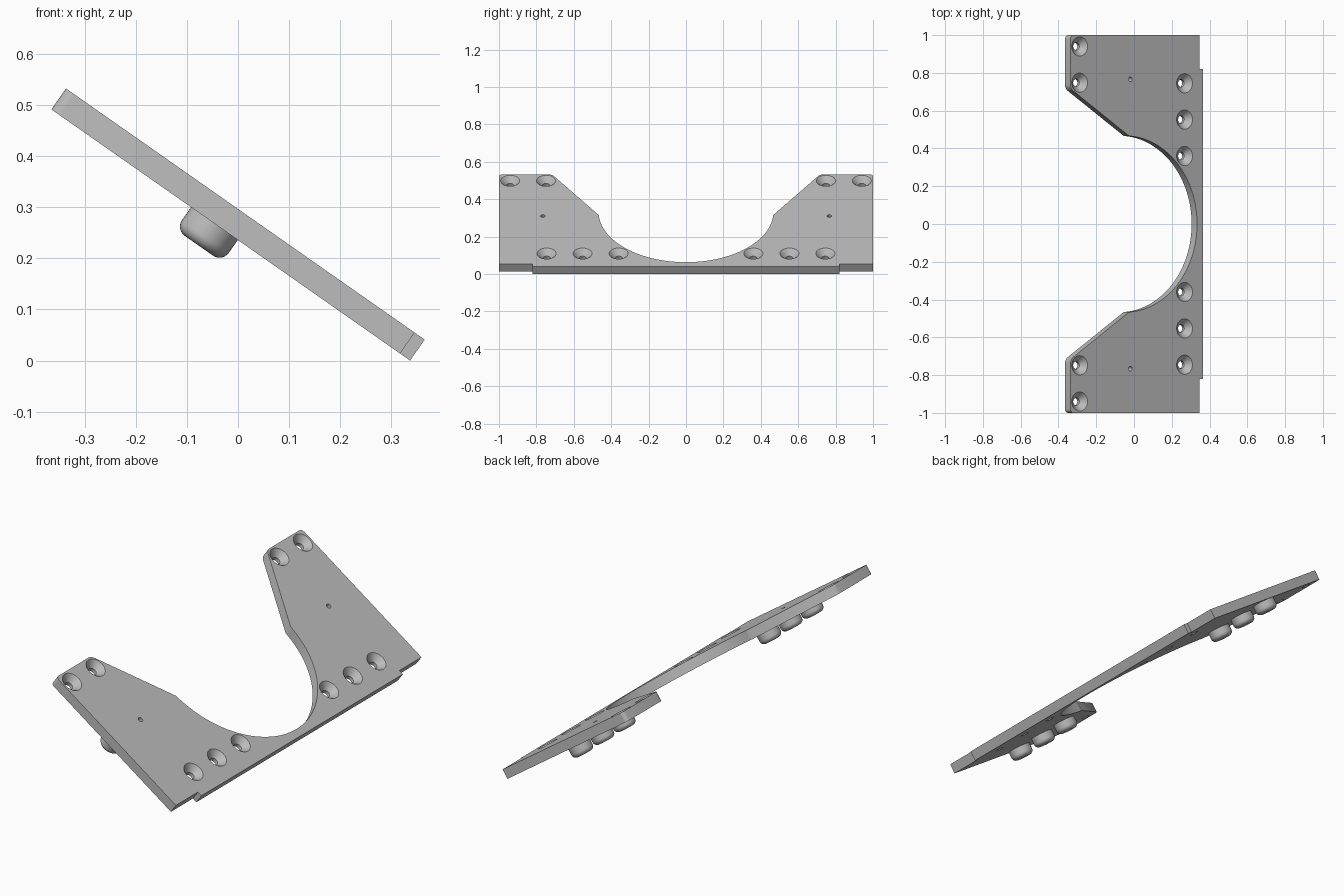
import bpy, bmesh, math
from mathutils import Matrix

cube = bpy.data.objects.get("Cube")
if cube:
    bpy.data.objects.remove(cube, do_unlink=True)

TILT = math.radians(35)
LENGTH, THICK = 0.858, 0.05      # plate size down the slope, and thickness
# Local frame: x down the slope, y across, z = 0 on the upper face
FRAME = Matrix.Translation((-0.337, 0, 0.533)) @ Matrix.Rotation(TILT, 4, 'Y')

grey = bpy.data.materials.new("metal_grey")
grey.use_nodes = True
colour = (0.5, 0.5, 0.5, 1)
grey.diffuse_color = colour
grey.node_tree.nodes["Principled BSDF"].inputs["Base Color"].default_value = colour


def make_object(name, bm):
    bmesh.ops.recalc_face_normals(bm, faces=bm.faces)
    bm.transform(FRAME)
    mesh = bpy.data.meshes.new(name)
    bm.to_mesh(mesh)
    bm.free()
    mesh.materials.append(grey)
    obj = bpy.data.objects.new(name, mesh)
    bpy.context.collection.objects.link(obj)
    return obj


def lathe(bm, profile, u, v, steps=40):
    """Spin (radius, height) points into a closed solid at u, v."""
    verts = [bm.verts.new((u + r, v, w)) for r, w in profile]
    edges = [bm.edges.new(pair) for pair in zip(verts, verts[1:])]
    bmesh.ops.spin(bm, geom=verts + edges, cent=(u, v, 0), axis=(0, 0, 1),
                   angle=math.tau, steps=steps, use_duplicate=False)
    bmesh.ops.remove_doubles(bm, verts=bm.verts, dist=0.0001)


def smooth(obj):
    bpy.ops.object.select_all(action='DESELECT')
    obj.select_set(True)
    bpy.context.view_layer.objects.active = obj
    bpy.ops.object.shade_smooth_by_angle(angle=math.radians(30))


# Plate outline: one half, then mirrored, with a round bay between two arms
centre, radius = 0.352, 0.467
start = math.acos((0.38 - centre) / radius)
bay = [(centre + radius * math.cos(start * i / 32),
        radius * math.sin(start * i / 32)) for i in range(33)]
half = bay + [(0, 0.717), (0, 1), (0.834, 1), (0.834, 0.82), (LENGTH, 0.82)]
outline = half + [(u, -v) for u, v in reversed(half[1:])]

bm = bmesh.new()
face = bm.faces.new([bm.verts.new((u, v, 0)) for u, v in outline])
result = bmesh.ops.extrude_face_region(bm, geom=[face])
lower = [g for g in result["geom"] if isinstance(g, bmesh.types.BMVert)]
bmesh.ops.translate(bm, verts=lower, vec=(0, 0, -THICK))
# Round the corners at the tips of the arms
tips = [e for e in bm.edges if all(v.co.x < 0.001 for v in e.verts)
        and abs(e.verts[0].co.z - e.verts[1].co.z) > 0.01]
bmesh.ops.bevel(bm, geom=tips, offset=0.02, segments=5, profile=0.5,
                affect='EDGES')
plate = make_object("plate", bm)

# Countersunk screw holes and small pin holes
screw = [(0, 0.01), (0.061, 0.01), (0.02, -0.031), (0.02, -0.07), (0, -0.07)]
pin = [(0, 0.01), (0.012, 0.01), (0.012, -0.04), (0, -0.04)]
cut = bmesh.new()
for side in (-1, 1):
    for u, v in [(0.06, 0.94), (0.06, 0.748),
                 (0.738, 0.745), (0.738, 0.553), (0.738, 0.36)]:
        lathe(cut, screw, u, side * v)
    lathe(cut, pin, 0.388, side * 0.766, 16)
cutter = make_object("hole_cutter", cut)
cutter.hide_render = True

mod = plate.modifiers.new("holes", 'BOOLEAN')
mod.operation = 'DIFFERENCE'
mod.solver = 'EXACT'
mod.object = cutter
bpy.context.view_layer.objects.active = plate
bpy.ops.object.modifier_apply(modifier=mod.name)
bpy.data.objects.remove(cutter, do_unlink=True)
smooth(plate)

# Round feet with filleted rims, three under each arm
foot_r, fillet, bottom = 0.056, 0.022, -0.103
rim = [(foot_r - fillet + fillet * math.cos(a), bottom + fillet - fillet * math.sin(a))
       for a in (math.pi / 2 * i / 6 for i in range(7))]
foot = [(0, -0.045), (foot_r, -0.045)] + rim + [(0, bottom)]
for label, side in (("left", 1), ("right", -1)):
    for i in range(3):
        bm = bmesh.new()
        lathe(bm, foot, 0.39, side * (0.594 + 0.172 * i))
        smooth(make_object(f"{label}_foot_{i + 1}", bm))
